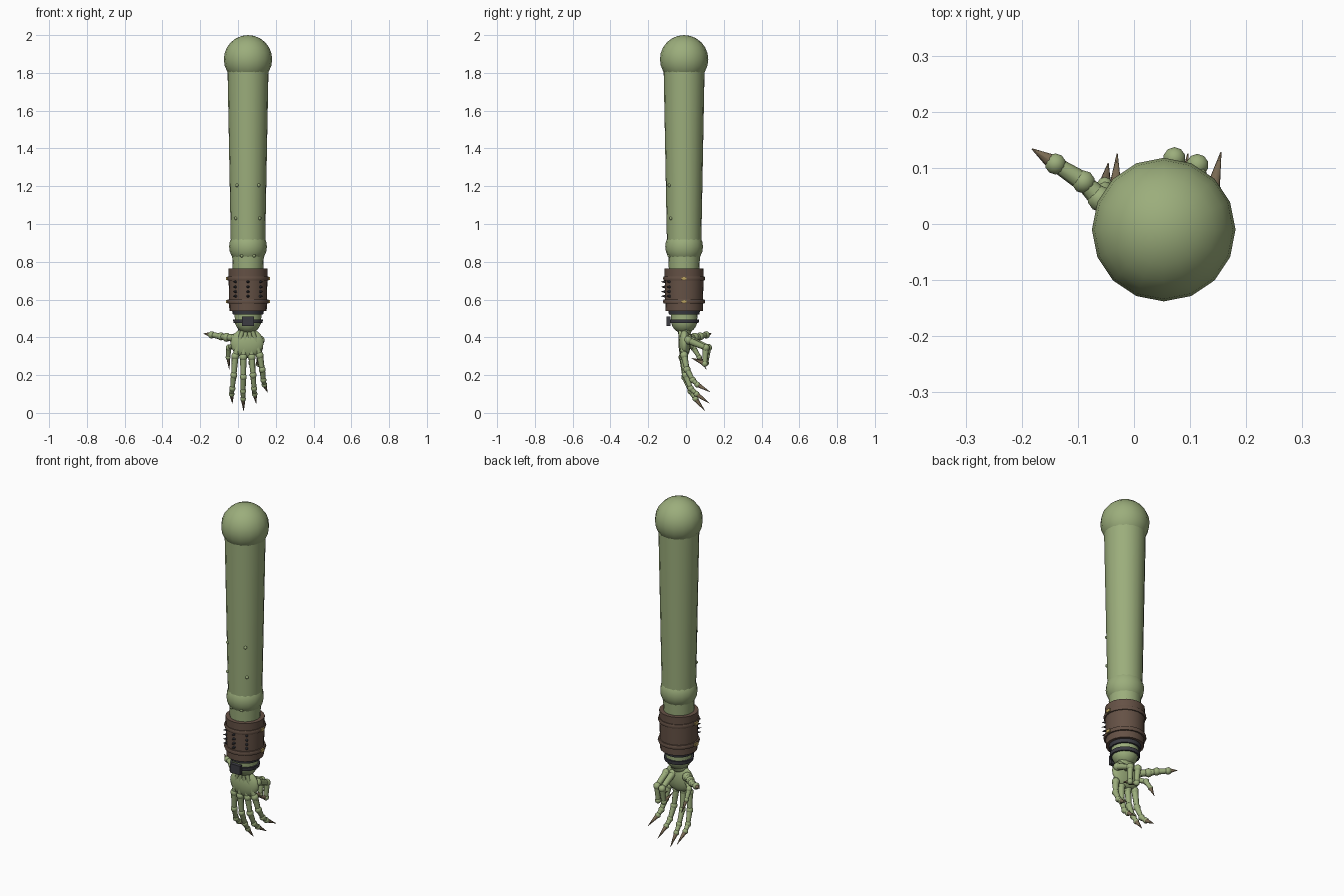
import bpy
from math import radians, sin, cos, pi
from mathutils import Vector as V

if "Cube" in bpy.data.objects:
    bpy.data.objects.remove(bpy.data.objects["Cube"])

CX, CY = 0.053, -0.01  # arm axis

def mat(name, col):
    m = bpy.data.materials.new(name)
    m.diffuse_color = (*col, 1)
    m.use_nodes = True
    m.node_tree.nodes["Principled BSDF"].inputs["Base Color"].default_value = m.diffuse_color
    return m

SKIN = mat("green_skin", (0.33, 0.42, 0.2))
LEATHER = mat("leather", (0.13, 0.083, 0.06))
DARK = mat("dark_metal", (0.045, 0.045, 0.055))
CLAW = mat("claw_horn", (0.2, 0.15, 0.09))
BRASS = mat("brass", (0.5, 0.36, 0.12))

def finish(name, m, angle=40):
    o = bpy.context.object
    o.name = name
    o.data.materials.append(m)
    bpy.ops.object.shade_smooth_by_angle(angle=radians(angle))
    return o

def ball(name, c, r, m=SKIN, scale=(1, 1, 1), seg=10):
    bpy.ops.mesh.primitive_uv_sphere_add(segments=seg, ring_count=max(6, seg * 3 // 4), radius=r, location=c)
    bpy.context.object.scale = scale
    return finish(name, m, 60)

def rod(name, a, b, r1, r2, m=SKIN, n=8):
    a, b = V(a), V(b)
    d = b - a
    bpy.ops.mesh.primitive_cone_add(vertices=n, radius1=r1, radius2=r2, depth=d.length, location=(a + b) / 2)
    bpy.context.object.rotation_euler = d.to_track_quat('Z', 'Y').to_euler()
    return finish(name, m, 50)

def box(name, c, size, m):
    bpy.ops.mesh.primitive_cube_add(size=1, location=c)
    bpy.context.object.scale = size
    return finish(name, m, 30)

def lathe(name, prof, m, n=20):
    # closed revolved profile around the arm axis
    vs = [(CX + r * cos(2 * pi * i / n), CY + r * sin(2 * pi * i / n), z) for r, z in prof for i in range(n)]
    k = len(prof)
    fs = [(j * n + i, j * n + (i + 1) % n, (j + 1) % k * n + (i + 1) % n, (j + 1) % k * n + i)
          for j in range(k) for i in range(n)]
    me = bpy.data.meshes.new(name)
    me.from_pydata(vs, [], fs)
    o = bpy.data.objects.new(name, me)
    bpy.context.collection.objects.link(o)
    bpy.ops.object.select_all(action='DESELECT')
    bpy.context.view_layer.objects.active = o
    o.select_set(True)
    return finish(name, m)

# arm
ball("shoulder", (CX, CY, 1.872), 0.128, seg=16)
rod("upper_arm", (CX, CY, 0.9), (CX, CY, 1.85), 0.091, 0.109, n=20)
ball("elbow", (CX, CY, 0.88), 0.1, seg=16)
rod("forearm", (CX, CY, 0.5), (CX, CY, 0.88), 0.07, 0.086, n=20)
ball("wrist", (CX, CY, 0.49), 0.07, seg=16)

# warts on the front of the arm
for x, z, r in [(-0.005, 1.205, 0.097), (0.11, 1.205, 0.097), (-0.012, 1.03, 0.094),
                (0.115, 1.03, 0.094), (0.02, 0.832, 0.085), (0.085, 0.832, 0.085)]:
    y = CY - (r * r - (x - CX) ** 2) ** 0.5
    ball("wart", (x, y, z), 0.009, seg=8)

# bracer with rims, side buckles and spikes
lathe("bracer", [(0.07, 0.54), (0.099, 0.54), (0.104, 0.765), (0.08, 0.765)], LEATHER)
for z in (0.59, 0.712):
    lathe("bracer_rim", [(0.095, z - 0.011), (0.108, z - 0.011), (0.112, z), (0.108, z + 0.011), (0.095, z + 0.011)], LEATHER)
    for s in (-1, 1):
        box("rim_buckle", (CX + s * 0.11, CY, z), (0.012, 0.026, 0.017), BRASS)
for deg in (-40, 0, 40):
    d = V((sin(radians(deg)), -cos(radians(deg)), 0))
    for z in (0.618, 0.642, 0.667, 0.694):
        p = V((CX, CY, z)) + d * 0.098
        rod("bracer_spike", p, p + d * 0.025, 0.009, 0, DARK, 6)

# wrist band
lathe("cuff_ring", [(0.065, 0.52), (0.08, 0.52), (0.084, 0.541), (0.065, 0.541)], DARK)
lathe("wrist_band", [(0.06, 0.475), (0.077, 0.475), (0.079, 0.495), (0.06, 0.495)], DARK)
box("band_plate", (CX, -0.092, 0.485), (0.062, 0.022, 0.052), DARK)

# palm
ball("palm", (0.048, -0.008, 0.37), 0.09, scale=(1, 0.36, 0.88), seg=14)
ball("palm_heel", (0.05, -0.005, 0.44), 0.05, scale=(1, 0.7, 0.8), seg=12)

def finger(name, pts, r=0.018):
    # bones between knuckles, ending in a claw
    for i in range(len(pts) - 2):
        k = r * (1 - 0.1 * i)
        ball(name + "_knuckle", pts[i], k * 1.2)
        rod(name + "_bone", pts[i], pts[i + 1], k, k * 0.75)
    k = r * 0.8
    ball(name + "_end_joint", pts[-2], k * 1.1)
    rod(name + "_claw", pts[-2], pts[-1], k * 0.9, 0.001, CLAW)

# four long fingers with tendons over the back of the hand
FINGERS = [
    ("first_finger", [(-0.015, -0.012, 0.3), (-0.022, -0.003, 0.2), (-0.03, 0.025, 0.13), (-0.034, 0.055, 0.1), (-0.03, 0.125, 0.05)]),
    ("middle_finger", [(0.028, -0.018, 0.295), (0.028, -0.006, 0.19), (0.027, 0.025, 0.115), (0.027, 0.05, 0.075), (0.03, 0.1, 0.01)]),
    ("ring_finger", [(0.073, -0.015, 0.295), (0.08, -0.003, 0.2), (0.085, 0.025, 0.13), (0.088, 0.055, 0.1), (0.096, 0.125, 0.05)]),
    ("little_finger", [(0.115, -0.01, 0.305), (0.128, 0.005, 0.23), (0.134, 0.035, 0.175), (0.14, 0.06, 0.15), (0.155, 0.128, 0.11)]),
]
for name, pts in FINGERS:
    finger(name, pts)
    rod("tendon", (0.05 + (pts[0][0] - 0.05) * 0.4, -0.03, 0.435), pts[0], 0.012, 0.016)

# outstretched thumb
finger("thumb", [(-0.015, 0.01, 0.395), (-0.06, 0.045, 0.4), (-0.09, 0.075, 0.405), (-0.14, 0.107, 0.413), (-0.182, 0.134, 0.42)], 0.022)
# side digit hanging from the thumb edge
finger("side_digit", [(-0.02, 0.005, 0.36), (-0.048, 0.04, 0.345), (-0.052, 0.07, 0.295), (-0.046, 0.108, 0.23)], 0.016)
# digits curled in front of the palm
finger("curled_digit", [(0.12, 0.01, 0.385), (0.113, 0.105, 0.345), (0.11, 0.1, 0.26), (0.1, 0.03, 0.29)], 0.019)
finger("inner_curled_digit", [(0.075, 0.01, 0.395), (0.072, 0.117, 0.345), (0.07, 0.105, 0.265), (0.065, 0.03, 0.29)], 0.019)
